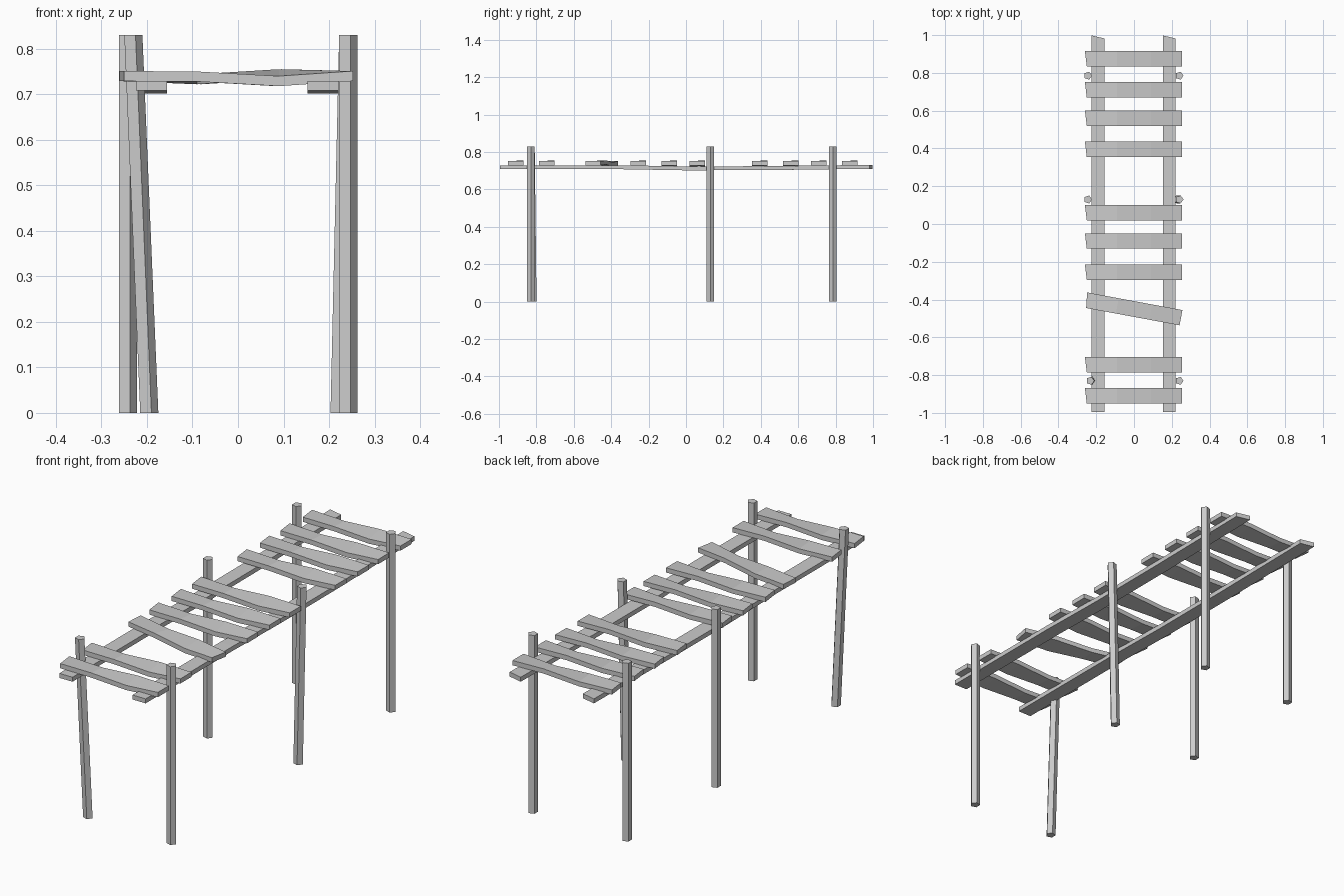
import bpy, bmesh, math

cube = bpy.data.objects.get("Cube")
if cube:
    bpy.data.objects.remove(cube, do_unlink=True)

wood = bpy.data.materials.new("weathered_grey_wood")
wood.use_nodes = True
GREY = (0.6, 0.6, 0.6, 1)
wood.diffuse_color = GREY
wood.node_tree.nodes["Principled BSDF"].inputs["Base Color"].default_value = GREY


def loft(name, rings):
    """Skin a closed solid through rings of points with flat faces."""
    bm = bmesh.new()
    loops = [[bm.verts.new(p) for p in ring] for ring in rings]
    n = len(loops[0])
    for a, b in zip(loops, loops[1:]):
        for i in range(n):
            j = (i + 1) % n
            bm.faces.new((a[i], a[j], b[j], b[i]))
    bm.faces.new(loops[0][::-1])
    bm.faces.new(loops[-1])
    bmesh.ops.recalc_face_normals(bm, faces=bm.faces)
    mesh = bpy.data.meshes.new(name)
    bm.to_mesh(mesh)
    bm.free()
    mesh.materials.append(wood)
    obj = bpy.data.objects.new(name, mesh)
    bpy.context.collection.objects.link(obj)
    return obj


def post(name, x, y, dx=0, dy=0):
    """Five-sided post; dx and dy shift its foot so that it leans."""
    def ring(cx, cy, z):
        angles = [math.tau * i / 5 for i in range(5)]
        return [(cx + 0.022 * math.cos(a), cy + 0.022 * math.sin(a), z) for a in angles]
    loft(name, [ring(x + dx, y + dy, 0), ring(x, y, 0.83)])


# Posts, two of them leaning
post("front_right_post", -0.232, -0.83, 0.035, 0.01)
post("front_left_post", 0.24, -0.83)
post("middle_right_post", -0.244, 0.13)
post("middle_left_post", 0.24, 0.13, -0.019)
post("back_right_post", -0.244, 0.785)
post("back_left_post", 0.24, 0.785)

# Long rails with skewed ends and a slight sag: y, height of the underside
rail_path = [(-0.995, 0.708), (-0.35, 0.708), (0, 0.702), (0.4, 0.703), (0.99, 0.71)]
for name, x in (("right_rail", -0.19), ("left_rail", 0.187)):
    rings = []
    for y, z in rail_path:
        skew = 0.008 if y > 0.9 else 0
        rings.append([(x - 0.034, y + skew, z), (x + 0.034, y - skew, z),
                      (x + 0.034, y - skew, z + 0.021), (x - 0.034, y + skew, z + 0.021)])
    loft(name, rings)

# Warped planks: x, front top height, back top height
warp = [(-0.255, 0.751, 0.751), (-0.09, 0.75, 0.744), (0.09, 0.74, 0.755), (0.253, 0.751, 0.751)]
plank_rows = [-0.91, -0.745, -0.45, -0.255, -0.09, 0.06, 0.395, 0.56, 0.71, 0.875]
for i, y in enumerate(plank_rows):
    rings = []
    for x, front, back in warp:
        skew = 0.005 if x < -0.2 else 0
        rings.append([(x + skew, -0.041, front - 0.022), (x - skew, 0.041, back - 0.022),
                      (x - skew, 0.041, back), (x + skew, -0.041, front)])
    plank = loft(f"plank_{i + 1}", rings)
    plank.location.y = y
    if i == 2:  # the loose, crooked plank
        plank.rotation_euler.z = math.radians(-10.5)
